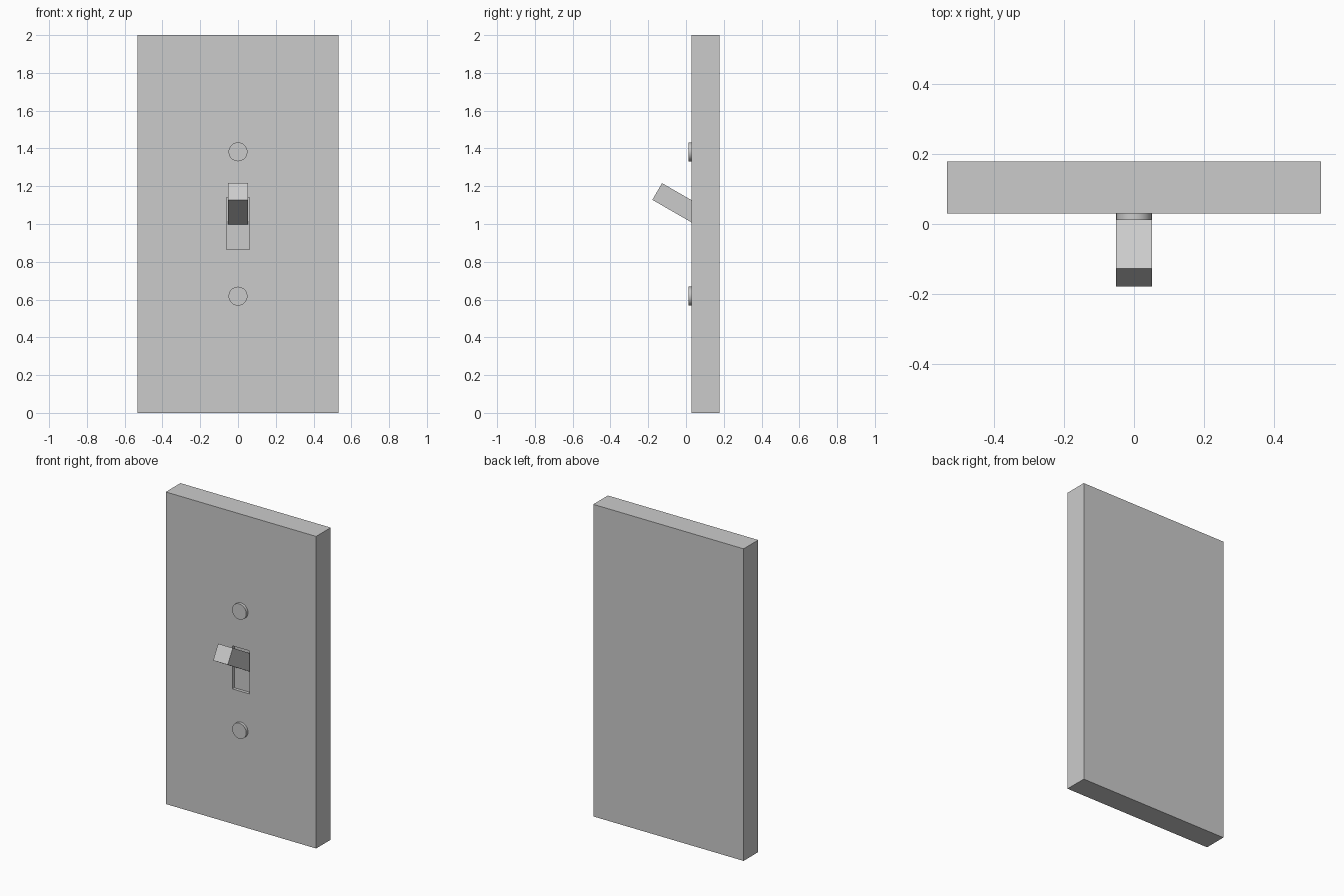
import bpy, math
from mathutils import Vector, Matrix

if "Cube" in bpy.data.objects:
    bpy.data.objects.remove(bpy.data.objects["Cube"])

FRONT, BACK = 0.03, 0.178


def box(name, lo, hi):
    lo, hi = Vector(lo), Vector(hi)
    bpy.ops.mesh.primitive_cube_add(size=1)
    ob = bpy.context.object
    ob.name = name
    ob.data.transform(Matrix.Translation((lo + hi) / 2) @ Matrix.Diagonal((*(hi - lo), 1)))
    return ob


# wall plate with a shallow slot cut in the front
plate = box("wall_plate", (-0.533, FRONT, 0), (0.533, BACK, 2))
cutter = box("slot_cutter", (-0.061, FRONT - 0.05, 0.864), (0.061, FRONT + 0.02, 1.14))
cutter.hide_render = True
cutter.hide_set(True)
cut = plate.modifiers.new("slot", "BOOLEAN")
cut.operation = "DIFFERENCE"
cut.solver = "EXACT"
cut.object = cutter

# toggle lever, tilted up 30 degrees, origin at the lower outer edge
lever = box("toggle_lever", (-0.052, 0, 0), (0.052, 0.28, 0.102))
lever.location = (0, -0.178, 1.128)
lever.rotation_euler.x = math.radians(-30)

# round screw heads above and below the lever
for name, z in (("upper_screw", 1.382), ("lower_screw", 0.618)):
    bpy.ops.mesh.primitive_cylinder_add(vertices=32, radius=0.05, depth=0.03,
                                        location=(0, 0.027, z),
                                        rotation=(math.pi / 2, 0, 0))
    bpy.context.object.name = name
    bpy.ops.object.shade_smooth_by_angle(angle=math.radians(30))
